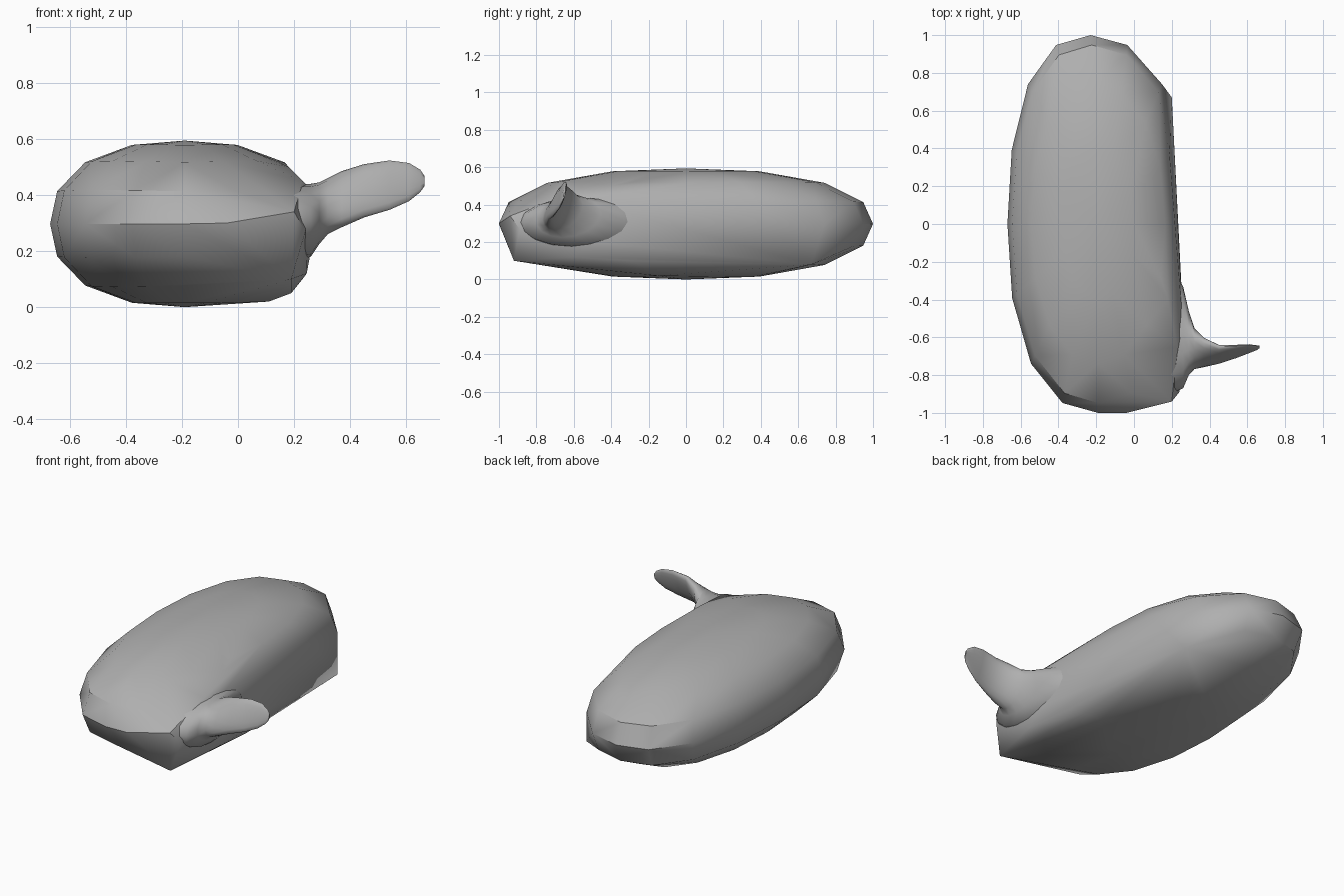
import bpy, bmesh
from math import sin, cos, pi

cube = bpy.data.objects.get("Cube")
if cube:
    bpy.data.objects.remove(cube)

grey = bpy.data.materials.new("plain grey")
grey.use_nodes = True
grey.diffuse_color = (0.43, 0.43, 0.43, 1)
grey.node_tree.nodes["Principled BSDF"].inputs["Base Color"].default_value = (0.43, 0.43, 0.43, 1)


def finish(bm, name, angle):
    bmesh.ops.recalc_face_normals(bm, faces=bm.faces)
    mesh = bpy.data.meshes.new(name)
    bm.to_mesh(mesh)
    bm.free()
    mesh.materials.append(grey)
    ob = bpy.data.objects.new(name, mesh)
    bpy.context.collection.objects.link(ob)
    bpy.ops.object.select_all(action='DESELECT')
    ob.select_set(True)
    bpy.context.view_layer.objects.active = ob
    bpy.ops.object.shade_smooth_by_angle(angle=angle)


# Body: slightly boxy ellipsoid, its inner side trimmed to both sides of a slanting crease
points = []
for i in range(9):
    lat = pi * (i / 8 - 0.5)
    for j in range(16 if 0 < i < 8 else 1):
        lon = 2 * pi * j / 16
        p = (cos(lat) * cos(lon), cos(lat) * sin(lon), sin(lat))
        k = sum(abs(c) ** 2.3 for c in p) ** (-1 / 2.3)
        x, y, z = -0.19 + 0.48 * k * p[0], k * p[1], 0.297 + 0.297 * k * p[2]
        x -= 0.04 * max(y, 0) ** 3
        crease = 0.08 + 0.28 * (0.67 - y)
        points.append((min(x, 0.2 + 0.045 * (0.67 - y) - 0.1 * abs(z - crease)), y, z))

# Pulled-out corners, crease end, and fuller belly and shoulder beside the flipper
points += [(0.2, 0.67, 0.08), (0.26, -0.55, 0.42), (0.19, -0.92, 0.1),
           (0.24, -0.89, 0.27), (0.2, -0.94, 0.34), (-0.04, -1.0, 0.3),
           (0.11, -0.15, 0.02), (0.19, -0.2, 0.05), (0.23, -0.3, 0.1),
           (0.245, -0.6, 0.12), (0.26, -0.5, 0.2),
           (0.18, -0.4, 0.5), (0.23, -0.65, 0.45)]
bm = bmesh.new()
for p in points:
    bm.verts.new(p)
bmesh.ops.convex_hull(bm, input=bm.verts[:])
loose = [v for v in bm.verts if not v.link_faces]
bmesh.ops.delete(bm, geom=loose, context='VERTS')
finish(bm, "body", 0.65)

# Flipper: lofted blade that flares into the body
# each section: x, centre y, centre z, half thickness, lean, half height
sections = [(0.19, -0.56, 0.30, 0.34, 0.00, 0.14),
            (0.26, -0.60, 0.31, 0.27, 0.02, 0.13),
            (0.29, -0.63, 0.335, 0.17, 0.03, 0.11),
            (0.32, -0.66, 0.36, 0.10, 0.04, 0.10),
            (0.37, -0.68, 0.385, 0.06, 0.05, 0.10),
            (0.45, -0.69, 0.415, 0.03, 0.04, 0.095),
            (0.54, -0.675, 0.435, 0.02, 0.03, 0.088),
            (0.61, -0.66, 0.446, 0.013, 0.02, 0.068),
            (0.65, -0.655, 0.45, 0.008, 0.01, 0.04),
            (0.665, -0.65, 0.45, 0.004, 0.005, 0.018)]
N = 16
bm = bmesh.new()
rings = []
for x, cy, cz, a, lean, h in sections:
    angles = [2 * pi * i / N for i in range(N)]
    rings.append([bm.verts.new((x, cy + a * cos(t) + lean * sin(t), cz + h * sin(t)))
                  for t in angles])
for r, s in zip(rings, rings[1:]):
    for i in range(N):
        j = (i + 1) % N
        bm.faces.new((r[i], r[j], s[j], s[i]))
bm.faces.new(rings[0])
bm.faces.new(rings[-1])
finish(bm, "flipper", 1.0)
